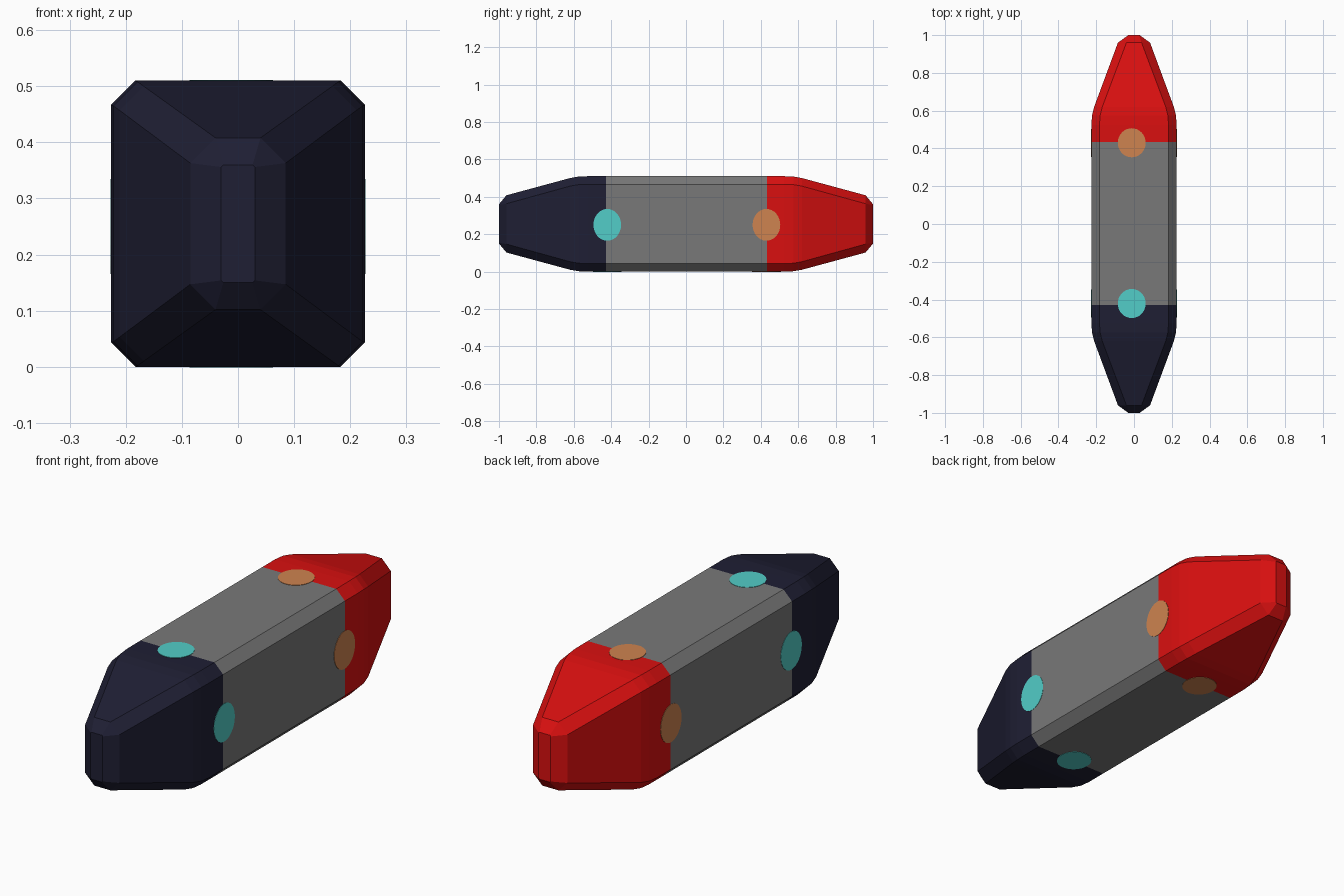
import bpy, bmesh, math
from mathutils import Vector, Matrix

if "Cube" in bpy.data.objects:
    bpy.data.objects.remove(bpy.data.objects["Cube"])

MID = 0.255        # height of the hull axis


def material(name, rgb):
    m = bpy.data.materials.new(name)
    m.diffuse_color = (*rgb, 1)
    m.use_nodes = True
    m.node_tree.nodes["Principled BSDF"].inputs["Base Color"].default_value = m.diffuse_color
    return m


navy = material("dark navy", (0.0135, 0.0135, 0.034))
grey = material("mid grey", (0.19, 0.19, 0.19))
red = material("bright red", (0.70, 0.005, 0.005))
teal = material("teal", (0.085, 0.61, 0.58))
orange = material("orange", (0.62, 0.23, 0.08))


def finish(bm, name, mats):
    bmesh.ops.recalc_face_normals(bm, faces=bm.faces)
    mesh = bpy.data.meshes.new(name)
    bm.to_mesh(mesh)
    bm.free()
    for m in mats:
        mesh.materials.append(m)
    ob = bpy.data.objects.new(name, mesh)
    bpy.context.collection.objects.link(ob)
    return ob


def section(y, hx, hz, c):
    """Chamfered rectangle across the hull at y."""
    quarter = [(hx, hz - c), (hx - c, hz)]
    pts = quarter + [(-x, z) for x, z in reversed(quarter)]
    pts += [(-x, -z) for x, z in pts]
    return [(x, y, MID + z) for x, z in pts]


# Hull: chamfered sections (y, half width, half height, chamfer) lofted end to end
end = [(0.525, 0.226, 0.255, 0.043), (0.575, 0.222, 0.253, 0.043),
       (0.62, 0.211, 0.245, 0.043), (0.96, 0.085, 0.153, 0.045),
       (1.0, 0.03, 0.105, 0.004)]
seams = [(-0.428, 0.226, 0.255, 0.043), (0.434, 0.226, 0.255, 0.043)]
stations = [(-y, *rest) for y, *rest in reversed(end)] + seams + end

bm = bmesh.new()
rings = [[bm.verts.new(p) for p in section(*s)] for s in stations]
for a, b in zip(rings, rings[1:]):
    for i in range(8):
        j = (i + 1) % 8
        bm.faces.new((a[i], a[j], b[j], b[i]))
bm.faces.new(rings[0])
bm.faces.new(rings[-1])
# Colour the hull by position along its length
for f in bm.faces:
    y = f.calc_center_median().y
    f.material_index = 0 if y < -0.428 else 2 if y > 0.434 else 1
finish(bm, "hull", [navy, grey, red])


# Round spots: thin plates on the four long sides at each seam
def spot(name, centre, normal, radii, mat):
    bm = bmesh.new()
    bmesh.ops.create_cone(bm, cap_ends=True, segments=32,
                          radius1=1, radius2=1, depth=0.004)
    bm.transform(Matrix.Diagonal((*radii, 1, 1)))
    if normal == "x":
        bm.transform(Matrix.Rotation(math.pi / 2, 4, "Y"))
    bm.transform(Matrix.Translation(Vector(centre)))
    finish(bm, name, [mat])


for label, y, mat in (("front", -0.421, teal), ("rear", 0.43, orange)):
    for side, x in (("right", 0.2255), ("left", -0.2255)):
        spot(f"{label}_{side}_spot", (x, y, 0.25), "x", (0.085, 0.074), mat)
    for side, z in (("top", 0.5095), ("bottom", 0.0005)):
        spot(f"{label}_{side}_spot", (-0.012, y, z), "z", (0.074, 0.077), mat)
